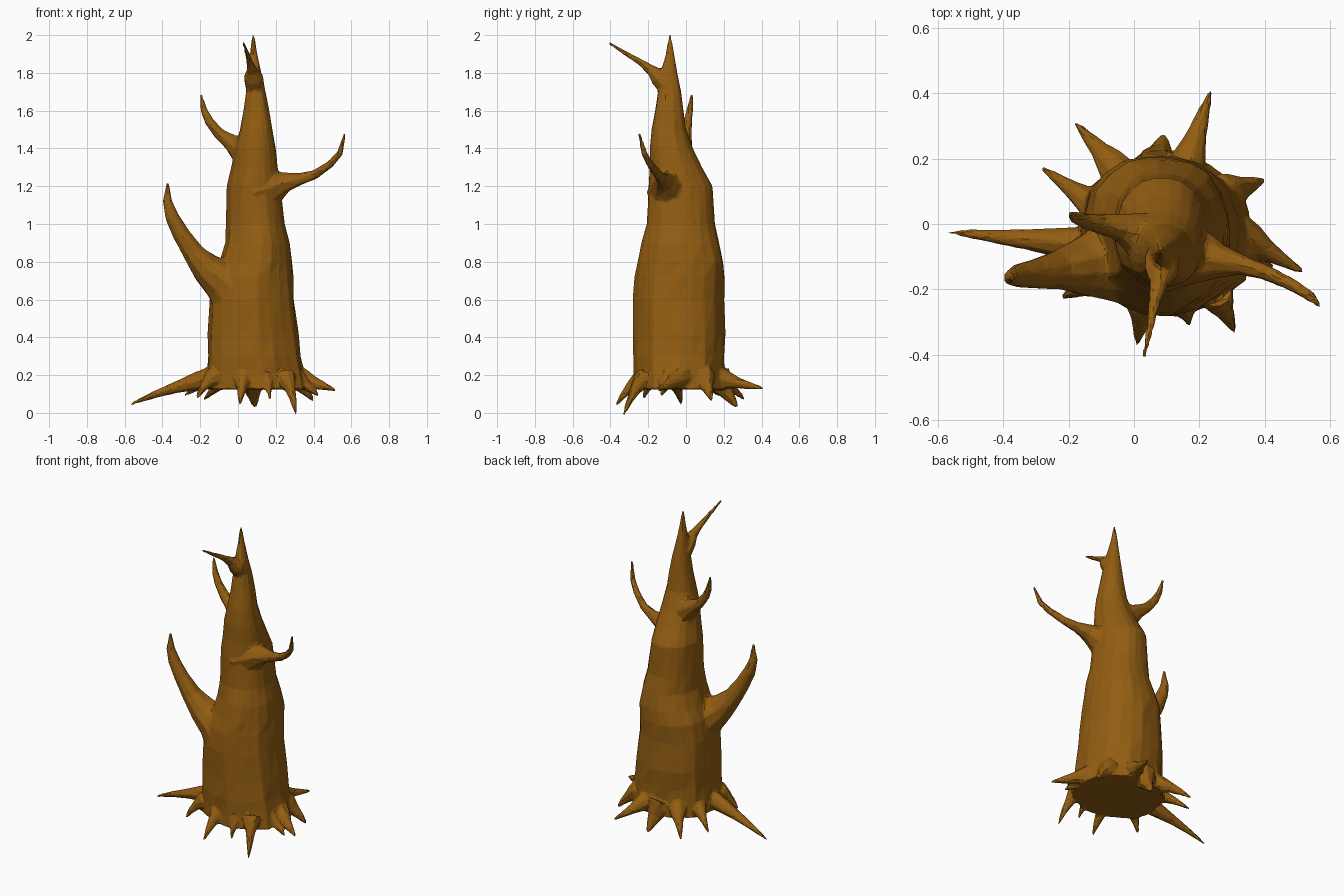
import bpy, bmesh, math, random
from mathutils import Vector

random.seed(7)
bm = bmesh.new()


def skin(rings):
    """Bridge a list of point rings into a closed tube."""
    vs = [[bm.verts.new(p) for p in ring] for ring in rings]
    n = len(vs[0])
    for a, b in zip(vs, vs[1:]):
        for i in range(n):
            j = (i + 1) % n
            bm.faces.new((a[i], a[j], b[j], b[i]))
    bm.faces.new(vs[0][::-1])
    bm.faces.new(vs[-1])


def limb(points, sides=8):
    """Tapered limb through (x, y, z, radius) points."""
    pts = [Vector(p[:3]) for p in points]
    rings = []
    for k, p in enumerate(pts):
        t = (pts[min(k + 1, len(pts) - 1)] - pts[max(k - 1, 0)]).normalized()
        u = t.cross(Vector((0.31, 0.9, 0.05))).normalized()
        v = t.cross(u)
        r = points[k][3]
        ring = []
        for i in range(sides):
            a = math.tau * i / sides
            q = r * random.uniform(0.93, 1.07)
            ring.append(p + u * math.cos(a) * q + v * math.sin(a) * q)
        rings.append(ring)
    skin(rings)


# Trunk: z, x min, x max, y min, y max
LEVELS = [
    (0.125, -0.185, 0.37, -0.275, 0.215),
    (0.20, -0.18, 0.355, -0.27, 0.205),
    (0.30, -0.17, 0.335, -0.275, 0.205),
    (0.42, -0.17, 0.32, -0.275, 0.21),
    (0.60, -0.16, 0.298, -0.28, 0.20),
    (0.72, -0.14, 0.292, -0.275, 0.205),
    (0.80, -0.10, 0.288, -0.26, 0.20),
    (0.90, -0.068, 0.275, -0.235, 0.175),
    (1.00, -0.06, 0.25, -0.21, 0.155),
    (1.20, -0.055, 0.225, -0.20, 0.14),
    (1.30, -0.03, 0.212, -0.195, 0.085),
    (1.40, -0.015, 0.20, -0.195, 0.035),
    (1.50, 0.012, 0.182, -0.185, 0.0),
    (1.60, 0.03, 0.165, -0.165, -0.012),
    (1.70, 0.043, 0.145, -0.15, -0.025),
    (1.80, 0.053, 0.123, -0.135, -0.045),
    (1.90, 0.063, 0.102, -0.107, -0.062),
    (2.005, 0.075, 0.087, -0.091, -0.079),
]
SIDES = 22
ridge = [random.uniform(-0.05, 0.05) for _ in range(SIDES)]
rings = []
for z, x0, x1, y0, y1 in LEVELS:
    ring = []
    for i in range(SIDES):
        a = math.tau * i / SIDES
        c, s = math.cos(a), math.sin(a)
        # slightly squared section with drifting bark ridges
        k = 1.0 + 0.035 * math.sin(2 * a) ** 2 + ridge[i]
        ring.append(Vector(((x0 + x1) / 2 + c * k * (x1 - x0) / 2,
                            (y0 + y1) / 2 + s * k * (y1 - y0) / 2, z)))
    rings.append(ring)
    ridge = [max(-0.06, min(0.06, r * 0.85 + random.uniform(-0.025, 0.025))) for r in ridge]
skin(rings)

# Branches
limb([(0.02, -0.10, 0.60, 0.17), (-0.08, -0.115, 0.70, 0.125), (-0.165, -0.13, 0.765, 0.083),
      (-0.235, -0.14, 0.845, 0.058), (-0.30, -0.15, 0.945, 0.046), (-0.35, -0.158, 1.04, 0.037),
      (-0.373, -0.163, 1.12, 0.026), (-0.372, -0.166, 1.22, 0.007)], 10)
limb([(0.12, -0.08, 1.17, 0.13), (0.20, -0.10, 1.20, 0.085), (0.26, -0.113, 1.222, 0.052),
      (0.33, -0.125, 1.238, 0.033), (0.41, -0.15, 1.263, 0.024), (0.49, -0.19, 1.318, 0.021),
      (0.54, -0.222, 1.375, 0.017), (0.567, -0.25, 1.485, 0.007)])
limb([(0.09, -0.07, 1.33, 0.11), (0.02, -0.035, 1.39, 0.075), (-0.04, -0.01, 1.435, 0.043),
      (-0.10, 0.0, 1.477, 0.032), (-0.15, 0.01, 1.54, 0.025), (-0.18, 0.02, 1.60, 0.019),
      (-0.198, 0.03, 1.69, 0.007)])
limb([(0.09, -0.10, 1.73, 0.055), (0.083, -0.14, 1.775, 0.053), (0.075, -0.18, 1.813, 0.03),
      (0.062, -0.24, 1.855, 0.018), (0.048, -0.32, 1.903, 0.013), (0.03, -0.41, 1.96, 0.007)])


# Roots: start xy, tip xyz, base radius, droop of the middle
ROOTS = [
    ((-0.13, -0.065), (-0.57, -0.025, 0.045), 0.060, 0.012),
    ((-0.11, 0.05), (-0.285, 0.175, 0.09), 0.055, 0.01),
    ((-0.04, 0.15), (-0.18, 0.31, 0.07), 0.060, 0.01),
    ((0.07, 0.16), (0.09, 0.27, 0.03), 0.085, 0.0),
    ((0.16, 0.17), (0.235, 0.41, 0.13), 0.060, -0.005),
    ((0.27, 0.09), (0.40, 0.135, 0.065), 0.070, 0.01),
    ((0.31, -0.02), (0.52, -0.15, 0.12), 0.065, 0.0),
    ((0.30, -0.10), (0.43, -0.13, 0.09), 0.055, 0.0),
    ((0.25, -0.21), (0.308, -0.33, -0.01), 0.060, 0.03),
    ((0.15, -0.23), (0.17, -0.31, 0.07), 0.050, 0.02),
    ((0.03, -0.22), (0.01, -0.37, 0.04), 0.060, 0.02),
    ((-0.12, -0.17), (-0.22, -0.225, 0.075), 0.060, 0.02),
]
for (sx, sy), tip, r, bow in ROOTS:
    start, end = Vector((sx, sy, 0.19)), Vector(tip)
    pts = []
    for f, w in ((0, 1), (0.22, 0.8), (0.45, 0.52), (0.7, 0.34), (0.87, 0.22), (1, 0.1)):
        p = start.lerp(end, f)
        p.z += bow * math.sin(math.pi * f)
        pts.append((p.x, p.y, p.z, max(r * w, 0.006)))
    limb(pts)

bmesh.ops.recalc_face_normals(bm, faces=bm.faces)
mesh = bpy.data.meshes.new("dead_tree")
bm.to_mesh(mesh)
bm.free()
tree = bpy.data.objects.new("dead_tree", mesh)
bpy.context.collection.objects.link(tree)

# Bark colour
bark = bpy.data.materials.new("bark")
bark.diffuse_color = (0.29, 0.11, 0.006, 1)
mesh.materials.append(bark)

# Fuse the parts into one skin, soften the joins, then facet it
fuse = tree.modifiers.new("fuse", 'REMESH')
fuse.mode = 'VOXEL'
fuse.voxel_size = 0.009
soften = tree.modifiers.new("soften", 'SMOOTH')
soften.factor = 0.5
soften.iterations = 3
facet = tree.modifiers.new("facet", 'DECIMATE')
facet.ratio = 0.06
